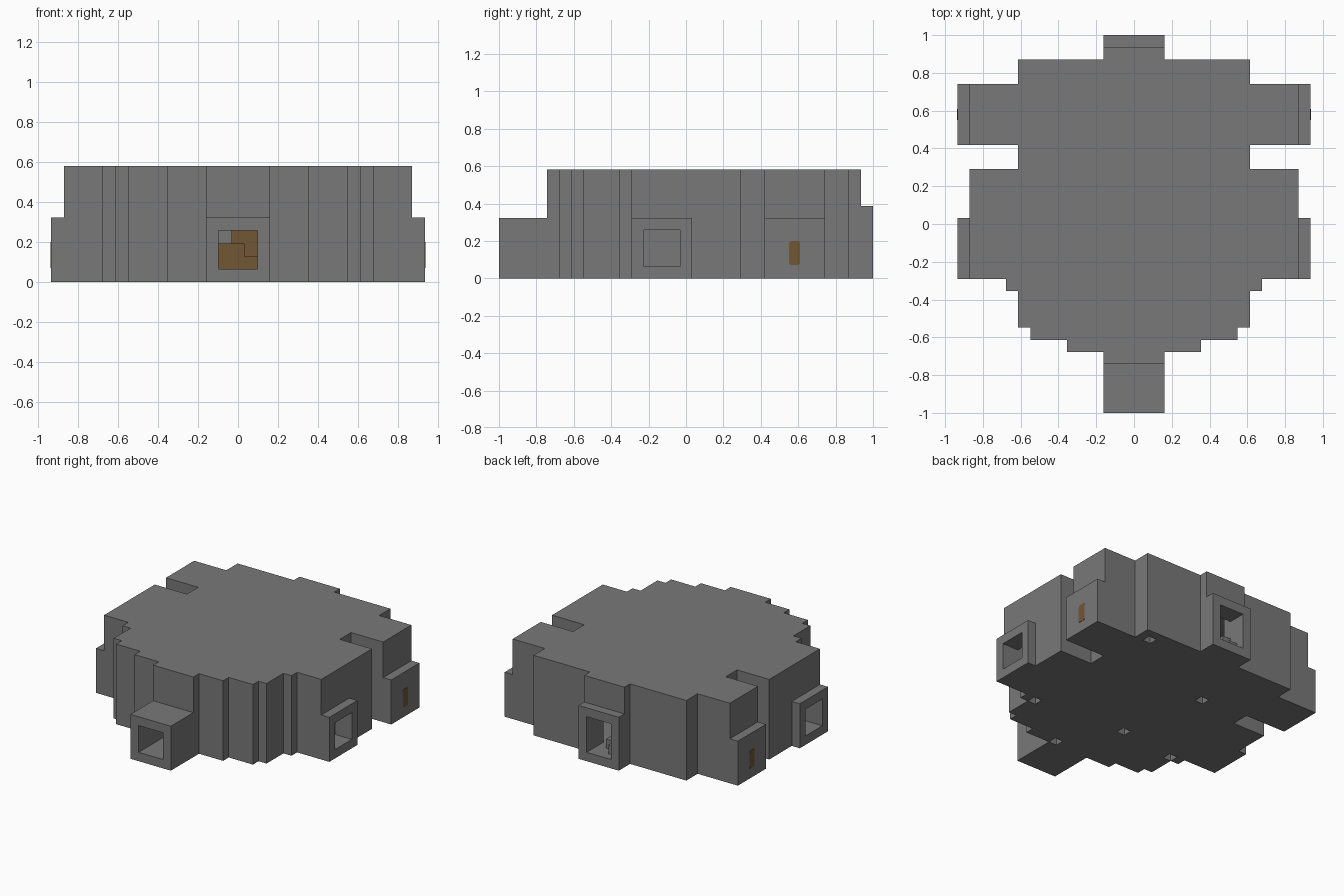
import bpy, bmesh, math
from mathutils import Vector
from itertools import product

if "Cube" in bpy.data.objects:
    bpy.data.objects.remove(bpy.data.objects["Cube"], do_unlink=True)

U = 2 / 31      # block size
TALL = 9        # height of the main walls in blocks


def material(name, colour):
    m = bpy.data.materials.new(name)
    m.use_nodes = True
    m.diffuse_color = (*colour, 1)
    bsdf = m.node_tree.nodes["Principled BSDF"]
    bsdf.inputs["Base Color"].default_value = (*colour, 1)
    bsdf.inputs["Roughness"].default_value = 0.9
    return m


stone = material("grey_stone", (0.19, 0.19, 0.19))
wood = material("brown_wood", (0.17, 0.095, 0.036))


def cells(x0, x1, y0, y1, z0, z1):
    """Set of block positions in an inclusive range."""
    return set(product(range(x0, x1 + 1), range(y0, y1 + 1), range(z0, z1 + 1)))


def finish(name, bm, mat):
    mesh = bpy.data.meshes.new(name)
    bm.to_mesh(mesh)
    bm.free()
    mesh.materials.append(mat)
    obj = bpy.data.objects.new(name, mesh)
    bpy.context.collection.objects.link(obj)
    return obj


def block_object(name, blocks, mat):
    """Skin a set of blocks with their exposed sides, then merge flat areas."""
    bm = bmesh.new()
    verts = {}

    def vert(p):
        key = tuple(round(2 * c) for c in p)
        if key not in verts:
            verts[key] = bm.verts.new((p.x * U, p.y * U, p.z * U))
        return verts[key]

    for b in blocks:
        centre = Vector(b) + Vector((0, 0, 0.5))
        for axis, sign in product(range(3), (-1, 1)):
            n = Vector((0, 0, 0))
            n[axis] = sign
            if tuple(int(c) for c in Vector(b) + n) in blocks:
                continue
            s = Vector((0, 0, 0))
            s[(axis + 1) % 3] = 1
            t = n.cross(s)
            mid = centre + n / 2
            bm.faces.new([vert(mid + (s * i + t * j) / 2)
                          for i, j in ((-1, -1), (1, -1), (1, 1), (-1, 1))])
    bmesh.ops.dissolve_limit(bm, angle_limit=math.radians(1),
                             verts=bm.verts[:], edges=bm.edges[:])
    return finish(name, bm, mat)


# Outline as rows: half width, first row, last row, height
rows = [(2, -15, -12, 5), (2, -11, -11, TALL), (5, -10, -10, TALL),
        (8, -9, -9, TALL), (9, -8, -6, TALL), (10, -5, -5, TALL),
        (13, -4, 4, TALL), (9, 5, 6, TALL), (13, 7, 11, TALL),
        (9, 12, 13, TALL), (2, 14, 14, TALL), (2, 15, 15, 6),
        (14, -4, 0, 5), (14, 7, 11, 5)]
solid = set()
for half, y0, y1, height in rows:
    solid |= cells(-half, half, y0, y1, 0, height - 1)

# Hollow room, leaving walls, floor and roof one block thick
roof = {(x, y) for x, y, z in solid if z == TALL - 1}
room = {(x, y, z) for x, y, z in solid if 1 <= z < TALL - 1
        and all((x + i, y + j) in roof for i, j in product((-1, 0, 1), repeat=2))}
walls = solid - room

# Entrance tunnels at the front, back and both sides
walls -= cells(-1, 1, -15, -10, 1, 3)
walls -= cells(-1, 1, 12, 15, 1, 4)
for x0, x1 in ((11, 14), (-14, -11)):
    walls -= cells(x0, x1, -3, -1, 1, 3)

# Openings in the floor
for x, y in ((8, 12), (9, -5), (-9, -5), (-4, 6), (-2, -4), (2, -10)):
    walls.discard((x, y, 0))

# Partitions and the stone steps inside the back tunnel
for x in (-4, 4):
    walls |= cells(x, x, -4, 0, 1, 7)
walls |= cells(-4, 4, 5, 5, 1, 7)
walls |= {(-1, 14, 1)} | cells(-1, -1, 13, 13, 1, 2) | {(0, 13, 1)}
block_object("stone_building", walls, stone)

# Wooden stairs in the middle of the room
stairs = cells(-1, -1, 0, 0, 1, 2) | cells(0, 0, 1, 1, 1, 3) | cells(1, 1, 1, 1, 1, 4)
stairs |= {(0, 0, 1), (0, 0, 2), (1, 0, 1)}
block_object("wooden_stairs", stairs, wood)

# Small wooden doors with clipped corners on both side wings
for side, name in ((1, "left_door"), (-1, "right_door")):
    bm = bmesh.new()
    bmesh.ops.create_cube(bm, size=1)
    for v in bm.verts:
        v.co = Vector((v.co.x * 0.004, v.co.y * 0.9 * U, v.co.z * 2 * U))
    corners = [e for e in bm.edges
               if abs(e.verts[0].co.x - e.verts[1].co.x) > 0.001]
    bmesh.ops.bevel(bm, geom=corners, offset=0.012, segments=2,
                    profile=0.5, affect='EDGES')
    door = finish(name, bm, wood)
    door.location = (side * 14.5 * U, 9 * U, 2.1 * U)
